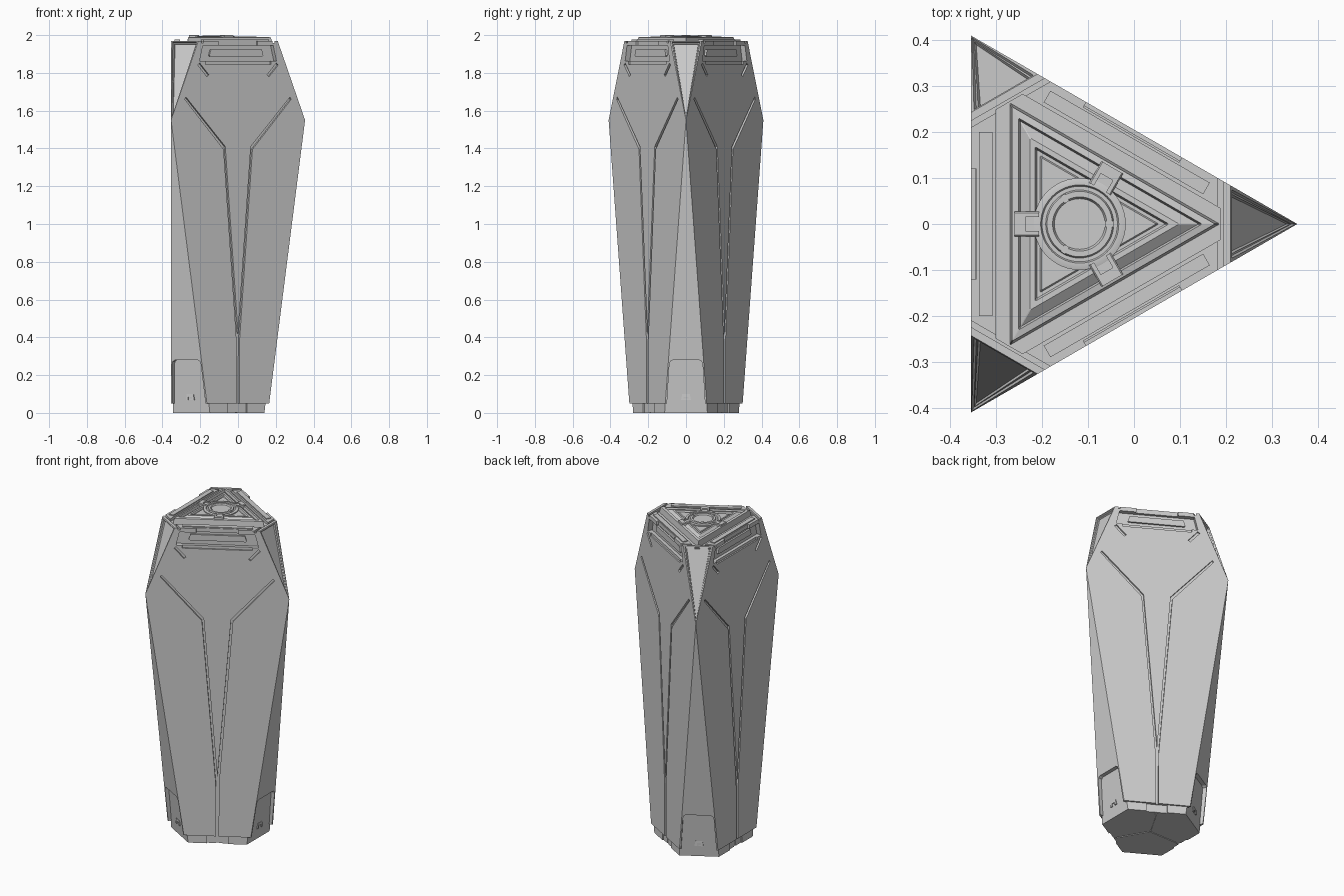
import bpy, bmesh
from math import sin, cos, radians, pi
from mathutils import Vector

AXIS = -0.118              # x of the three-fold axis
FACES = (180, 300, 60)     # directions of the wide faces
CORNERS = (0, 120, 240)    # directions of the chopped corners

cube = bpy.data.objects.get("Cube")
if cube:
    bpy.data.objects.remove(cube, do_unlink=True)

grey = bpy.data.materials.new("plain grey")
grey.use_nodes = True
COLOUR = (0.6, 0.6, 0.6, 1)
grey.diffuse_color = COLOUR
grey.node_tree.nodes["Principled BSDF"].inputs["Base Color"].default_value = COLOUR


def finish(name, bm):
    """Turn a bmesh into a grey object."""
    bmesh.ops.recalc_face_normals(bm, faces=bm.faces)
    mesh = bpy.data.meshes.new(name)
    bm.to_mesh(mesh)
    bm.free()
    mesh.materials.append(grey)
    obj = bpy.data.objects.new(name, mesh)
    bpy.context.collection.objects.link(obj)
    return obj


def spot(angle, d, u, z):
    """Point at distance d along a direction, u sideways, z up."""
    a = radians(angle)
    return Vector((AXIS + d * cos(a) - u * sin(a), d * sin(a) + u * cos(a), z))


def ring(a, b, z):
    """Chopped triangle: faces at distance a, corners at distance b."""
    half = (b - a / 2) / sin(pi / 3)
    return [spot(f, a, s * half, z) for f in FACES for s in (-1, 1)]


def solid(name, points, insets=()):
    """Convex solid; sloping upper faces get stepped insets."""
    bm = bmesh.new()
    verts = [bm.verts.new(p) for p in points]
    bmesh.ops.convex_hull(bm, input=verts)
    bmesh.ops.dissolve_limit(bm, angle_limit=0.02, verts=bm.verts, edges=bm.edges)
    bmesh.ops.recalc_face_normals(bm, faces=bm.faces)
    slopes = [f for f in bm.faces if 0.1 < f.normal.z < 0.9]
    for thickness, depth in insets:
        bmesh.ops.inset_individual(bm, faces=slopes, thickness=thickness, depth=depth)
    return finish(name, bm)


def plates(name, outline, d0, d1, angles=FACES):
    """Outline in (u, z), extruded outward from d0 to d1, three times."""
    bm = bmesh.new()
    for angle in angles:
        low = [bm.verts.new(spot(angle, d0, u, z)) for u, z in outline]
        high = [bm.verts.new(spot(angle, d1, u, z)) for u, z in outline]
        bm.faces.new(low)
        bm.faces.new(high)
        for i in range(len(low)):
            j = (i + 1) % len(low)
            bm.faces.new((low[i], low[j], high[j], high[i]))
    return finish(name, bm)


def mirrored(half):
    """Close a right-hand outline with its left-hand mirror image."""
    return half + [(-u, z) for u, z in reversed(half) if u > 0]


def box(u, z0, z1):
    return mirrored([(u, z0), (u, z1)])


def cut(target, cutter):
    mod = target.modifiers.new("cut", 'BOOLEAN')
    mod.operation = 'DIFFERENCE'
    mod.solver = 'EXACT'
    mod.object = cutter
    bpy.context.view_layer.objects.active = target
    bpy.ops.object.modifier_apply(modifier=mod.name)
    bpy.data.objects.remove(cutter, do_unlink=True)


# Main shell: widest at the three shoulder points, corners chopped above and below
shoulders = [spot(c, 0.473, 0, 1.55) for c in CORNERS]
shell = solid("shell", ring(0.2365, 0.283, 0.05) + shoulders + ring(0.2365, 0.328, 1.97),
              [(0.012, 0), (0.003, -0.008), (0.007, 0), (0.003, -0.008)])

# Forked seam on each wide face
fork = mirrored([(0.007, -0.1), (0.009, 0.38), (0.088, 1.395), (0.325, 1.66),
                 (0.318, 1.672), (0.078, 1.41), (0, 0.42)])
cut(shell, plates("seam_cutter", fork, 0.224, 0.3))

# Recessed band under the rim, with a thin ledge below it
band = mirrored([(0.235, 1.862), (0.215, 1.945)])
cut(shell, plates("band_cutter", band, 0.208, 0.3))
cut(shell, plates("ledge_cutter", box(0.2, 1.845, 1.87), 0.228, 0.3))

# Slanted slots at the ends of the band
for side in (-1, 1):
    slot = [(side * u, z) for u, z in ((0.178, 1.79), (0.19, 1.78), (0.246, 1.842), (0.234, 1.852))]
    cut(shell, plates("slot_cutter", slot, 0.225, 0.3))

# Notches in the rim, channel in the top and gaps beside the corner plates
notch = mirrored([(0.12, 1.93), (0.12, 2.1)])
cut(shell, plates("rim_cutter", notch, 0.224, 0.3))
cut(shell, solid("top_cutter", ring(0.182, 0.306, 1.95) + ring(0.182, 0.306, 2.1)))
cut(shell, plates("gap_cutter", box(0.13, 1.957, 2.1), 0.300, 0.312, CORNERS))

# Openings at the foot of each corner
foot = mirrored([(0.102, -0.1), (0.1, 0.06), (0.088, 0.255), (0.083, 0.272), (0.07, 0.28)])
cut(shell, plates("foot_cutter", foot, 0.25, 0.4, CORNERS))

# Plinth showing below the shell and inside the corner openings
plinth = solid("plinth", ring(0.227, 0.258, 0) + ring(0.227, 0.258, 0.05) + ring(0.227, 0.29, 0.3))
cut(plinth, plates("plinth_gap_cutter", box(0.06, -0.1, 0.06), 0.219, 0.3))
cut(plinth, plates("plinth_seam_cutter", box(0.008, -0.1, 0.4), 0.2, 0.3))
cut(plinth, plates("underside_cutter", box(0.004, -0.1, 0.004), 0.004, 0.3))
plates("plinth_block", box(0.035, 0.002, 0.06), 0.2, 0.217)

# Small latch on each foot
latch = mirrored([(0.026, 0.068), (0.02, 0.1)])
latches = plates("foot_latch", latch, 0.24, 0.272, CORNERS)
cut(latches, plates("latch_cutter", box(0.012, 0.05, 0.085), 0.266, 0.3, CORNERS))

# Long bar in the band, and thin raised strips on the rim
plates("band_bar", mirrored([(0.16, 1.888), (0.165, 1.893), (0.155, 1.925)]), 0.2, 0.219)
plates("rim_strip", mirrored([(0.2, 1.96), (0.2, 1.976)]), 0.19, 0.219)

# Stepped triangular frame on top
steps = [(0.182, 1.952), (0.152, 1.952), (0.147, 1.988), (0.133, 1.991), (0.129, 1.976),
         (0.108, 1.992), (0.097, 1.992), (0.093, 1.982), (0.086, 1.982), (0.083, 1.988)]
bm = bmesh.new()
loops = []
for d, z in steps:
    reach = min(2 * d, 0.305)
    loops.append([bm.verts.new(p) for p in ring(d, reach - 0.002, z)])
for lower, upper in zip(loops, loops[1:]):
    for i in range(6):
        j = (i + 1) % 6
        bm.faces.new((lower[i], lower[j], upper[j], upper[i]))
bm.faces.new(loops[-1])
bm.faces.new(loops[0])
finish("top_frame", bm)

# Round hub turned from a profile
profile = [(0, 1.97), (0.1, 1.97), (0.1, 1.994), (0.092, 1.996), (0.085, 1.996), (0.082, 1.99),
           (0.074, 1.99), (0.071, 1.997), (0.059, 1.997), (0.055, 1.989), (0, 1.989)]
bm = bmesh.new()
line = [bm.verts.new((r, 0, z)) for r, z in profile]
edges = [bm.edges.new(pair) for pair in zip(line, line[1:])]
bmesh.ops.spin(bm, geom=line + edges, cent=(0, 0, 0), axis=(0, 0, 1), angle=2 * pi, steps=48)
bmesh.ops.remove_doubles(bm, verts=bm.verts, dist=0.0001)
hub = finish("hub", bm)
hub.location.x = AXIS
bpy.ops.object.select_all(action='DESELECT')
hub.select_set(True)
bpy.context.view_layer.objects.active = hub
bpy.ops.object.shade_smooth_by_angle(angle=radians(25))

# Clips holding the hub, and small teeth between them
clips = plates("hub_clip", mirrored([(0.027, 1.975), (0.027, 1.997), (0.024, 2.0)]), 0.088, 0.142)
cut(clips, plates("clip_cutter", box(0.015, 1.993, 2.1), 0.08, 0.118))
plates("hub_tooth", box(0.006, 1.98, 1.999), 0.055, 0.073, CORNERS)
